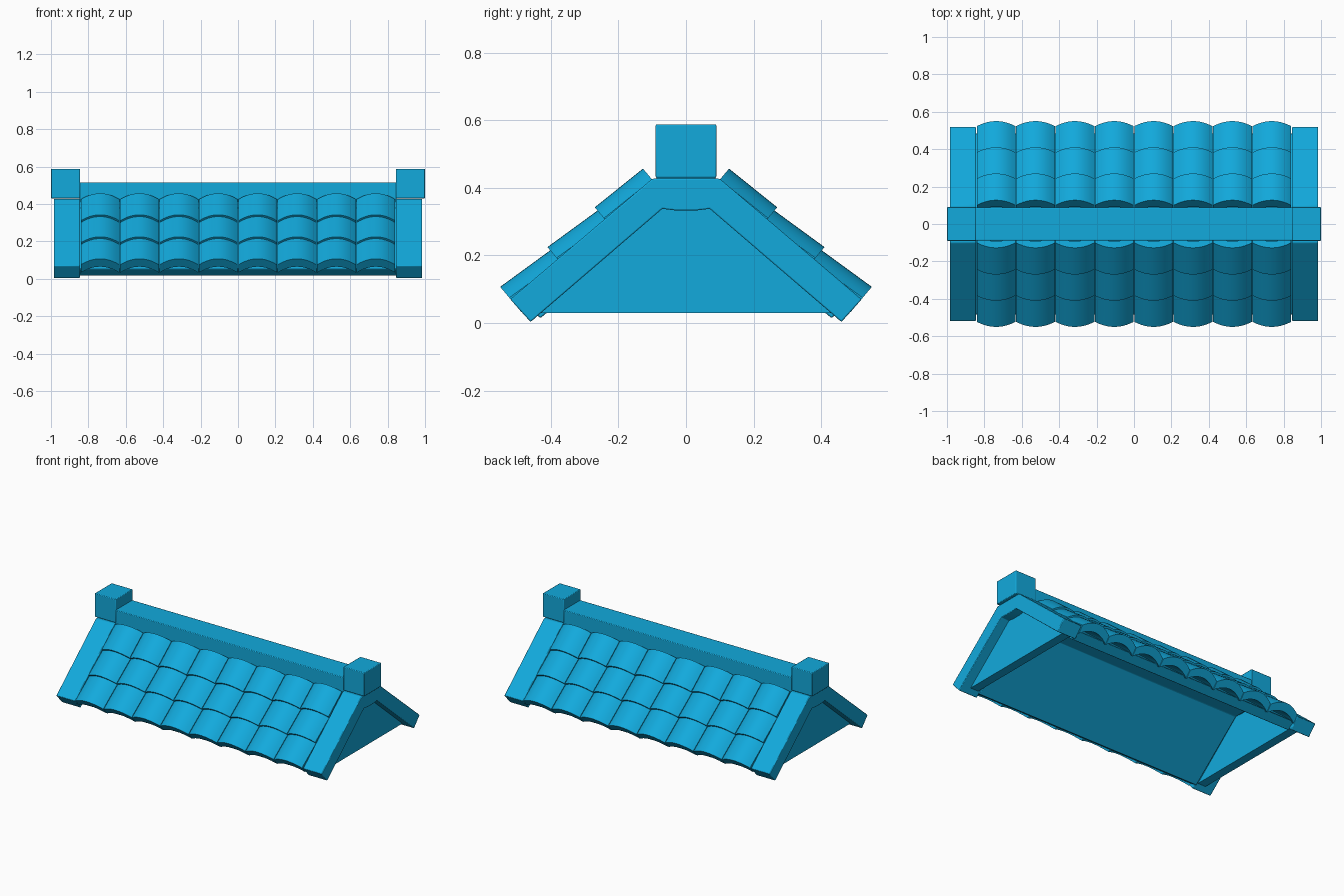
import bpy, bmesh, math
from mathutils import Vector

cube = bpy.data.objects.get("Cube")
if cube:
    bpy.data.objects.remove(cube, do_unlink=True)

BLUE = (0.006, 0.40, 0.72, 1)
blue = bpy.data.materials.new("sky_blue")
blue.use_nodes = True
blue.diffuse_color = BLUE
blue.node_tree.nodes["Principled BSDF"].inputs["Base Color"].default_value = BLUE


def finish(bm, name, bevel=0.0):
    bmesh.ops.recalc_face_normals(bm, faces=bm.faces[:])
    mesh = bpy.data.meshes.new(name)
    bm.to_mesh(mesh)
    bm.free()
    mesh.materials.append(blue)
    ob = bpy.data.objects.new(name, mesh)
    bpy.context.collection.objects.link(ob)
    if bevel:
        mod = ob.modifiers.new("soft_edges", "BEVEL")
        mod.width = bevel
        mod.segments = 2
    bpy.ops.object.select_all(action="DESELECT")
    ob.select_set(True)
    bpy.context.view_layer.objects.active = ob
    bpy.ops.object.shade_smooth_by_angle(angle=math.radians(35))
    return ob


def loft(bm, rings):
    """Skin a closed solid between two matching rings of points."""
    a, b = [[bm.verts.new(p) for p in ring] for ring in rings]
    n = len(a)
    for i in range(n):
        j = (i + 1) % n
        bm.faces.new((a[i], a[j], b[j], b[i]))
    bm.faces.new(a[::-1])
    bm.faces.new(b)


def prism(name, profile, x0, x1, bevel=0.004):
    """Extrude a (y, z) profile along x."""
    bm = bmesh.new()
    loft(bm, [[(x, y, z) for y, z in profile] for x in (x0, x1)])
    return finish(bm, name, bevel)


def mirrored(half):
    """Complete a profile given for +y, ordered from outside to centre."""
    return half + [(-y, z) for y, z in reversed(half)]


def chevron(outer, inner):
    """Closed roof-shaped band from half outlines listed eave to ridge."""
    return mirrored(outer) + mirrored(inner)[::-1]


def rect(y, z0, z1):
    return [(-y, z0), (y, z0), (y, z1), (-y, z1)]


# Roof deck under the tiles, open from below
prism("roof_deck", chevron([(0.485, 0.05), (0.09, 0.38)],
                           [(0.43, 0.015), (0.06, 0.325)]), -0.85, 0.85)

# End frames, recessed gable walls and ridge end blocks
frame = chevron([(0.52, 0.07), (0.10, 0.427)],
                [(0.46, 0.003), (0.07, 0.338), (0.03, 0.333)])
gable = mirrored([(0.435, 0.03), (0.075, 0.345)])
for side, label in ((1, "left"), (-1, "right")):
    prism(label + "_end_frame", frame, side * 0.845, side * 0.985)
    prism(label + "_gable_wall", gable, side * 0.86, side * 0.92, 0)
    prism(label + "_ridge_block", rect(0.09, 0.43, 0.588), side * 0.845, side)

# Ridge beam
prism("ridge_beam", rect(0.088, 0.37, 0.516), -0.848, 0.848)

# Overlapping arched tiles
COLUMNS, ROWS, STEPS = 8, 3, 12
PITCH, WIDTH, RISE, THICK = 0.2106, 0.207, 0.042, 0.055
TOP = Vector((0, 0.13, 0.46))
EAVE = Vector((0, 0.55, 0.107))
DOWN = (EAVE - TOP).normalized()
OUT = Vector((0, -DOWN.z, DOWN.y))
ROW = (EAVE - TOP).length / ROWS


def tile_ring(x, along, sink):
    arc = [2 * i / STEPS - 1 for i in range(STEPS + 1)]
    section = [(t, -RISE * t * t) for t in arc]
    section += [(t, -RISE * t * t - THICK) for t in reversed(arc)]
    return [TOP + DOWN * along + OUT * (n - sink) + Vector((x + t * WIDTH / 2, 0, 0))
            for t, n in section]


for side, label in ((-1, "front"), (1, "back")):
    for row in range(ROWS):
        bm = bmesh.new()
        start = row * ROW - (0.02 if row else 0)
        sink = 0.014 if row else 0.004
        for col in range(COLUMNS):
            x = (col - (COLUMNS - 1) / 2) * PITCH
            loft(bm, [tile_ring(x, start, sink), tile_ring(x, (row + 1) * ROW, 0)])
        for v in bm.verts:
            v.co.y *= side
        finish(bm, f"{label}_tile_row_{row + 1}")
